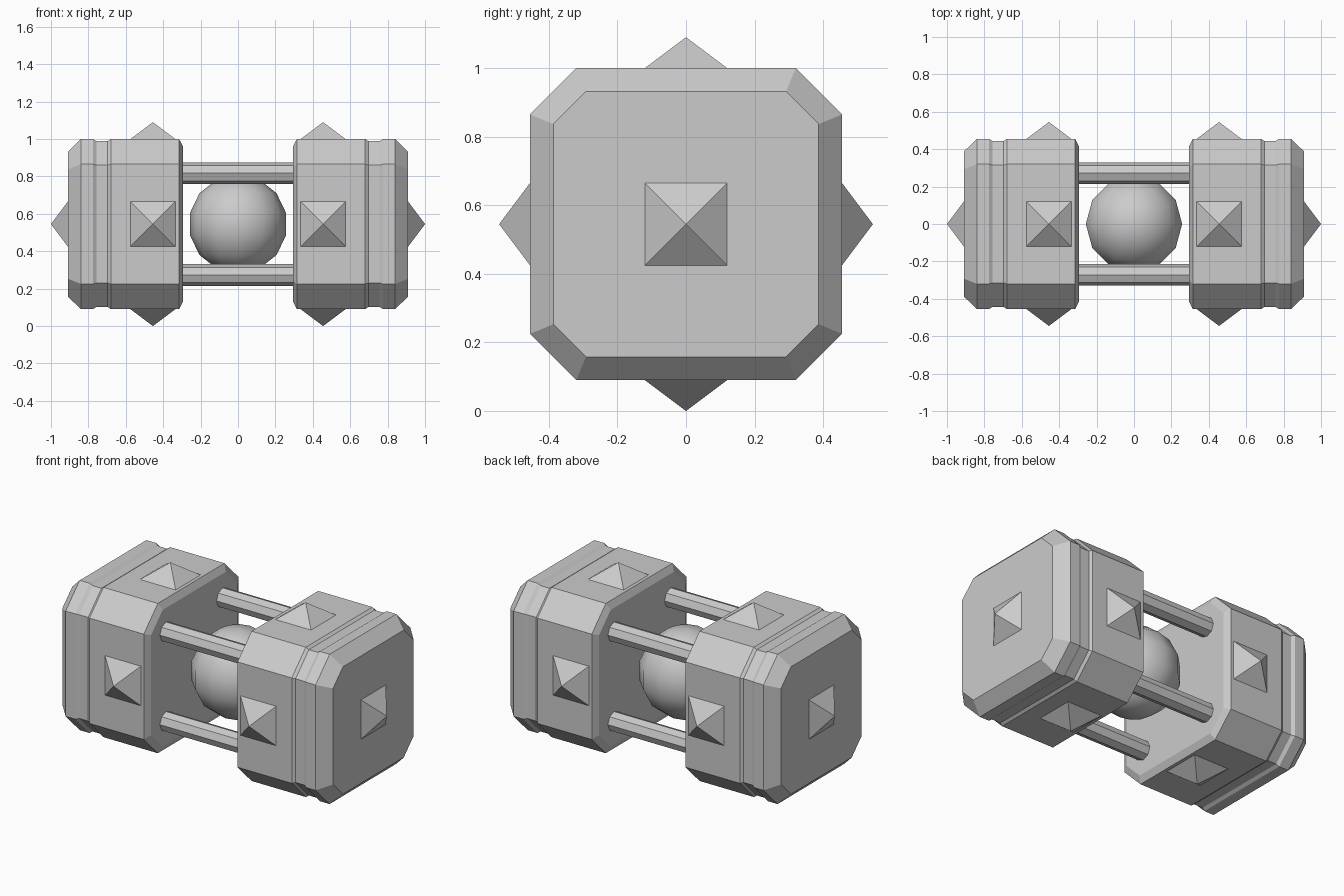
import bpy, bmesh, math
from mathutils import Vector, Matrix

if "Cube" in bpy.data.objects:
    bpy.data.objects.remove(bpy.data.objects["Cube"])

CZ = 0.545      # height of the centre axis
HALF = 0.455    # half width of an end block
CUT = 0.32      # where the corner cuts start


def add_object(name, bm):
    bmesh.ops.recalc_face_normals(bm, faces=bm.faces)
    mesh = bpy.data.meshes.new(name)
    bm.to_mesh(mesh)
    bm.free()
    obj = bpy.data.objects.new(name, mesh)
    bpy.context.collection.objects.link(obj)
    return obj


def end_block(name, side):
    # (x, inset) stations: bevelled ends with a shallow groove near the outside
    stations = [(0.294, 0.04), (0.315, 0), (0.68, 0), (0.697, 0.012),
                (0.757, 0.012), (0.775, 0), (0.84, 0), (0.91, 0.068)]
    bm = bmesh.new()
    rings = []
    for x, inset in stations:
        h, c = HALF - inset, CUT - inset * math.tan(math.pi / 8)
        outline = [(h, -c), (h, c), (c, h), (-c, h),
                   (-h, c), (-h, -c), (-c, -h), (c, -h)]
        rings.append([bm.verts.new((side * x, y, CZ + z)) for y, z in outline])
    for a, b in zip(rings, rings[1:]):
        for i in range(8):
            j = (i + 1) % 8
            bm.faces.new((a[i], a[j], b[j], b[i]))
    bm.faces.new(rings[0])
    bm.faces.new(rings[-1])
    return add_object(name, bm)


def spike(name, base, direction):
    # Square pyramid standing on a block face
    bm = bmesh.new()
    corners = [bm.verts.new((x, y, 0)) for x, y in
               ((-0.12, -0.12), (0.12, -0.12), (0.12, 0.12), (-0.12, 0.12))]
    tip = bm.verts.new((0, 0, 0.09))
    for i in range(4):
        bm.faces.new((corners[i], corners[(i + 1) % 4], tip))
    bm.faces.new(corners)
    rot = Vector(direction).to_track_quat('Z', 'Y').to_matrix().to_4x4()
    bm.transform(Matrix.Translation(base) @ rot)
    return add_object(name, bm)


# End blocks with their spikes
for side, label in ((-1, "left"), (1, "right")):
    end_block(label + "_block", side)
    spike(label + "_end_spike", (side * 0.91, 0, CZ), (side, 0, 0))
    for where, d in (("front", (0, -1, 0)), ("back", (0, 1, 0)),
                     ("top", (0, 0, 1)), ("bottom", (0, 0, -1))):
        base = Vector((side * 0.455, 0, CZ)) + Vector(d) * HALF
        spike(f"{label}_{where}_spike", base, d)

# Four eight-sided rods joining the blocks
for y, row in ((-0.272, "front"), (0.272, "back")):
    for z, level in ((-0.272, "lower"), (0.272, "upper")):
        bm = bmesh.new()
        bmesh.ops.create_cone(bm, cap_ends=True, segments=8,
                              radius1=0.058, radius2=0.058, depth=0.62)
        bm.transform(Matrix.Translation((0, y, CZ + z)) @
                     Matrix.Rotation(math.pi / 2, 4, 'Y'))
        add_object(f"{row}_{level}_rod", bm)

# Smooth ball in the middle
bm = bmesh.new()
bmesh.ops.create_uvsphere(bm, u_segments=12, v_segments=7, radius=0.264)
bm.transform(Matrix.Translation((0, 0, CZ)))
ball = add_object("core_ball", bm)
for poly in ball.data.polygons:
    poly.use_smooth = True
